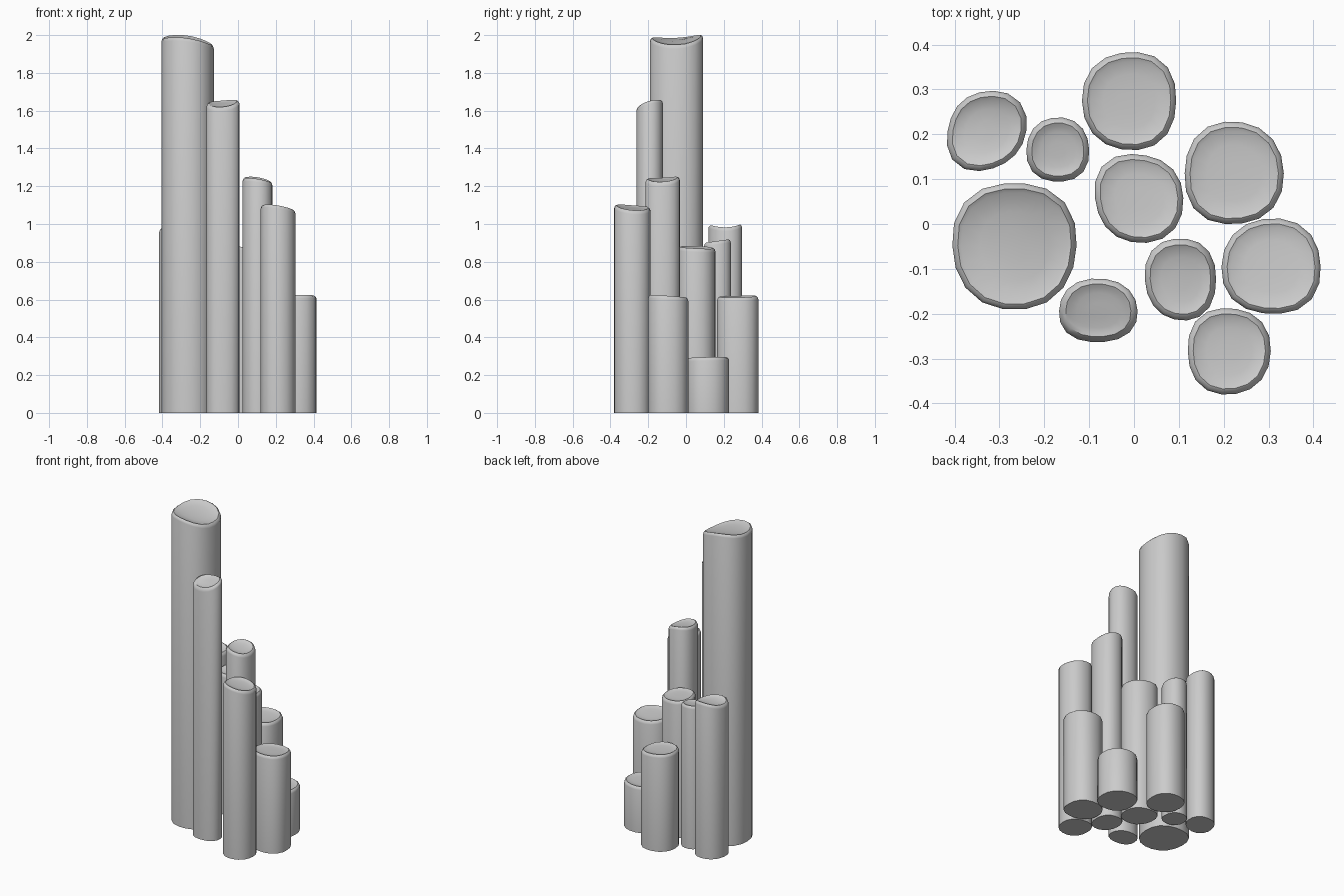
import bpy, bmesh, math

if "Cube" in bpy.data.objects:
    bpy.data.objects.remove(bpy.data.objects["Cube"])

SEGS = 18

# x0, x1, y0, y1, then rim height at left, right, front, back, and diagonal skew
COLUMNS = [
    (-0.405, -0.128, -0.19, 0.09, 1.985, 1.945, 1.985, 2.00, 0.0),
    (-0.417, -0.24, 0.118, 0.297, 0.975, 0.98, 0.995, 1.00, 0.08),
    (-0.24, -0.10, 0.095, 0.237, 0.91, 0.91, 0.90, 0.92, 0.0),
    (-0.116, 0.094, 0.165, 0.383, 0.62, 0.61, 0.615, 0.62, 0.0),
    (-0.087, 0.11, -0.042, 0.156, 0.885, 0.87, 0.88, 0.87, -0.04),
    (0.113, 0.334, 0.0, 0.228, 0.29, 0.295, 0.29, 0.295, 0.0),
    (0.195, 0.416, -0.20, 0.012, 0.62, 0.62, 0.625, 0.61, 0.0),
    (0.024, 0.183, -0.215, -0.033, 1.245, 1.22, 1.24, 1.25, -0.02),
    (0.12, 0.305, -0.38, -0.188, 1.10, 1.07, 1.10, 1.085, 0.0),
    (-0.167, 0.008, -0.263, -0.122, 1.64, 1.655, 1.615, 1.655, 0.0),
]


def outline(skew, seed):
    """Slightly squarish, uneven loop normalised to -1..1 on both axes."""
    pts = []
    for i in range(SEGS):
        t = 2 * math.pi * i / SEGS
        c, s = math.cos(t), math.sin(t)
        r = (abs(c) ** 2.3 + abs(s) ** 2.3) ** (-1 / 2.3)
        r *= 1 + skew * math.sin(2 * t) + 0.015 * math.sin(3 * t + seed * 1.7)
        pts.append((r * c, r * s))
    xs, ys = zip(*pts)
    fit = lambda v, a: 2 * (v - min(a)) / (max(a) - min(a)) - 1
    return [(fit(x, xs), fit(y, ys)) for x, y in pts]


def column(n, x0, x1, y0, y1, l, r, f, b, skew):
    cx, cy, rx, ry = (x0 + x1) / 2, (y0 + y1) / 2, (x1 - x0) / 2, (y1 - y0) / 2
    shape = outline(skew, n)

    def top(u, v):  # tilted, gently saddled top surface
        return ((l + r + f + b) / 4 + (r - l) / 2 * u + (b - f) / 2 * v
                + (l + r - f - b) / 4 * (u * u - v * v))

    bm = bmesh.new()

    def ring(inset, drop):
        k = 1 - inset / min(rx, ry)
        return [bm.verts.new((cx + rx * k * u, cy + ry * k * v,
                              0 if drop is None else top(u * k, v * k) - drop))
                for u, v in shape]

    # base, wall top, rounded rim, shallow dished top
    m = min(rx, ry)
    rings = [ring(0, None), ring(0, 0.018), ring(0.004, 0.006), ring(0.012, 0.0),
             ring(0.02, 0.004), ring(m * 0.45, 0.007), ring(m * 0.75, 0.008)]
    bm.faces.new(rings[0][::-1])
    for a, c in zip(rings, rings[1:]):
        for i in range(SEGS):
            j = (i + 1) % SEGS
            bm.faces.new((a[i], a[j], c[j], c[i]))
    bm.faces.new(rings[-1])
    name = f"stone_column_{n + 1}"
    me = bpy.data.meshes.new(name)
    bm.to_mesh(me)
    bm.free()
    ob = bpy.data.objects.new(name, me)
    bpy.context.collection.objects.link(ob)
    bpy.context.view_layer.objects.active = ob
    ob.select_set(True)


for n, spec in enumerate(COLUMNS):
    column(n, *spec)
bpy.ops.object.shade_smooth_by_angle(angle=math.radians(50))
